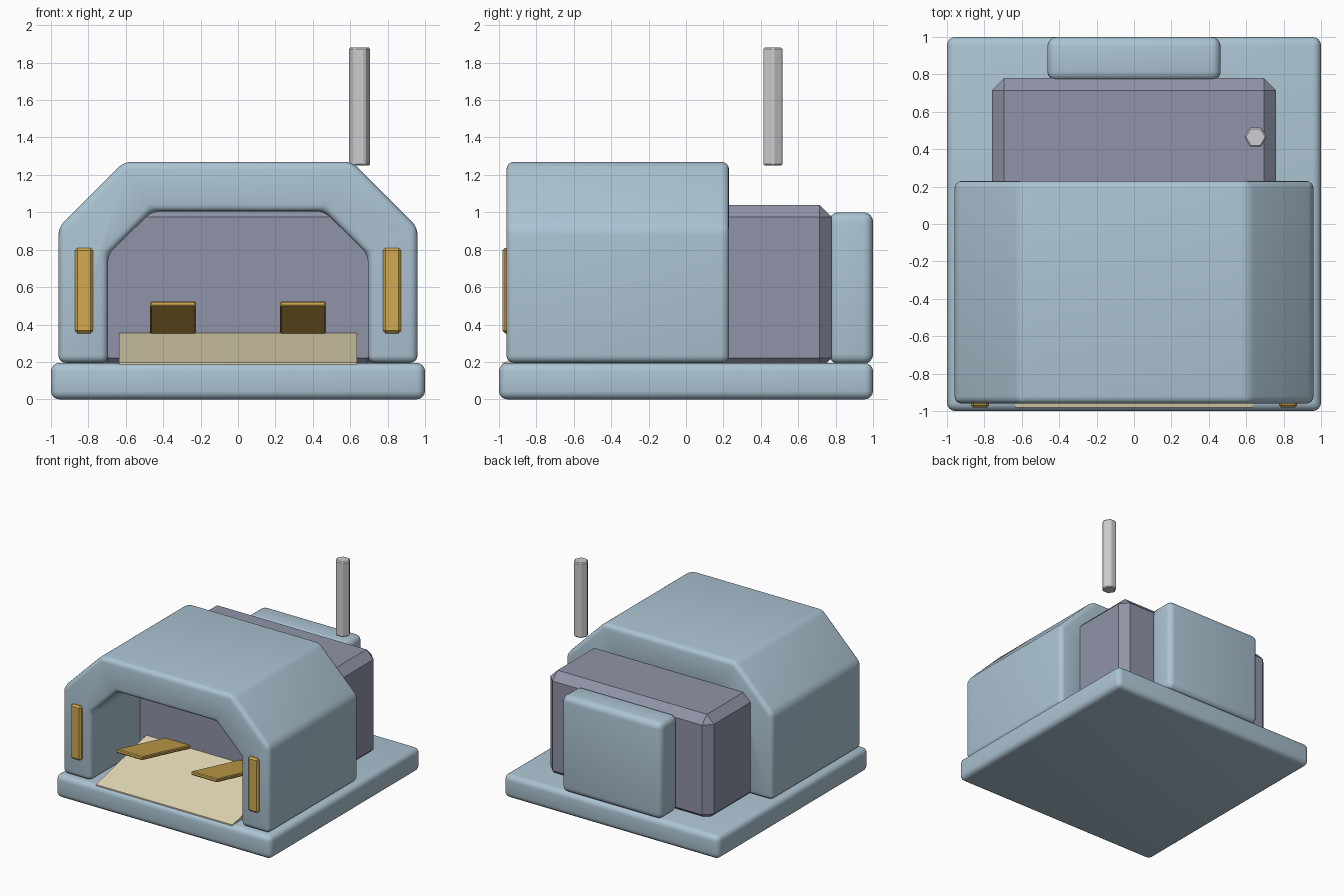
import bpy, bmesh, math
from mathutils import Matrix

if "Cube" in bpy.data.objects:
    bpy.data.objects.remove(bpy.data.objects["Cube"])


def material(name, rgb):
    m = bpy.data.materials.new(name)
    lin = [(c / 255 / 12.92) if c / 255 <= 0.04045 else ((c / 255 + 0.055) / 1.055) ** 2.4 for c in rgb]
    m.diffuse_color = (*lin, 1)
    m.use_nodes = True
    m.node_tree.nodes["Principled BSDF"].inputs["Base Color"].default_value = m.diffuse_color
    return m


BLUE = material("pale_blue", (172, 196, 211))
PURPLE = material("slate_purple", (143, 148, 167))
GOLD = material("gold", (210, 170, 80))
SAND = material("sand", (228, 216, 181))
GREY = material("light_grey", (206, 206, 208))


def finish(name, bm, mat, bevel=0, segments=1):
    """Bevel the hard edges, make the object and shade it."""
    bmesh.ops.recalc_face_normals(bm, faces=bm.faces[:])
    if bevel:
        edges = [e for e in bm.edges if e.calc_face_angle(0) > 0.4]
        bmesh.ops.bevel(bm, geom=edges, offset=bevel, segments=segments,
                        profile=0.5, affect='EDGES', clamp_overlap=True)
    me = bpy.data.meshes.new(name)
    bm.to_mesh(me)
    bm.free()
    me.materials.append(mat)
    ob = bpy.data.objects.new(name, me)
    bpy.context.collection.objects.link(ob)
    if segments > 1:
        bpy.ops.object.select_all(action='DESELECT')
        ob.select_set(True)
        bpy.context.view_layer.objects.active = ob
        bpy.ops.object.shade_smooth_by_angle(angle=math.radians(35))
    return ob


def box(name, lo, hi, mat, bevel=0, segments=1):
    bm = bmesh.new()
    bmesh.ops.create_cube(bm, size=1)
    for v in bm.verts:
        v.co = [(l + h) / 2 + c * (h - l) for l, h, c in zip(lo, hi, v.co)]
    return finish(name, bm, mat, bevel, segments)


def prism(name, points, vec, mat, bevel=0, segments=1):
    """Extrude a closed outline along a vector."""
    bm = bmesh.new()
    face = bm.faces.new([bm.verts.new(p) for p in points])
    out = bmesh.ops.extrude_face_region(bm, geom=[face])
    bmesh.ops.translate(bm, vec=vec, verts=[v for v in out["geom"] if isinstance(v, bmesh.types.BMVert)])
    return finish(name, bm, mat, bevel, segments)


# Base slab
box("base_slab", (-1, -1, 0), (1, 1, 0.195), BLUE, 0.045, 4)

# Arched shell with an open front
half = [(0.96, 0.195), (0.96, 0.92), (0.61, 1.27)]
inner = [(0.46, 1.005), (0.695, 0.775), (0.695, 0.195)]
outline = half + [(-x, z) for x, z in reversed(half)]
outline += [(-x, z) for x, z in reversed(inner)] + inner
prism("arched_shell", [(x, -0.96, z) for x, z in outline], (0, 1.19, 0), BLUE, 0.04, 4)

# Chamfered inner block and rear box
box("inner_block", (-0.76, -0.31, 0.155), (0.76, 0.78, 1.04), PURPLE, 0.066)
box("rear_box", (-0.463, 0.765, 0.19), (0.463, 1, 1.0), BLUE, 0.05, 4)

# Entry ramp
side = [(-0.98, 0.17), (-0.98, 0.197), (-0.28, 0.362), (-0.28, 0.17)]
prism("entry_ramp", [(-0.635, y, z) for y, z in side], (1.27, 0, 0), SAND)

# Sloping plates over the ramp and upright front strips
plate = [(-0.95, 0.497), (-0.945, 0.525), (-0.27, 0.37), (-0.275, 0.342)]
for label, s in (("left", -1), ("right", 1)):
    prism(label + "_sloping_plate", [(s * 0.225, y, z) for y, z in plate],
          (s * 0.245, 0, 0), GOLD, 0.007)
    xs = sorted((s * 0.775, s * 0.872))
    box(label + "_front_strip", (xs[0], -0.982, 0.353), (xs[1], -0.92, 0.81), GOLD, 0.014)

# Hexagonal mast
bm = bmesh.new()
bmesh.ops.create_cone(bm, cap_ends=True, segments=6, radius1=0.06, radius2=0.06, depth=0.63,
                      matrix=Matrix.Translation((0.65, 0.465, 1.565)) @ Matrix.Rotation(math.pi / 2, 4, 'Z'))
xmax = max(v.co.x for v in bm.verts)
if xmax < 0.705:  # keep corners pointing sideways
    bmesh.ops.rotate(bm, cent=(0.65, 0.465, 0), matrix=Matrix.Rotation(math.pi / 6, 3, 'Z'), verts=bm.verts[:])
finish("mast", bm, GREY, 0.008)
